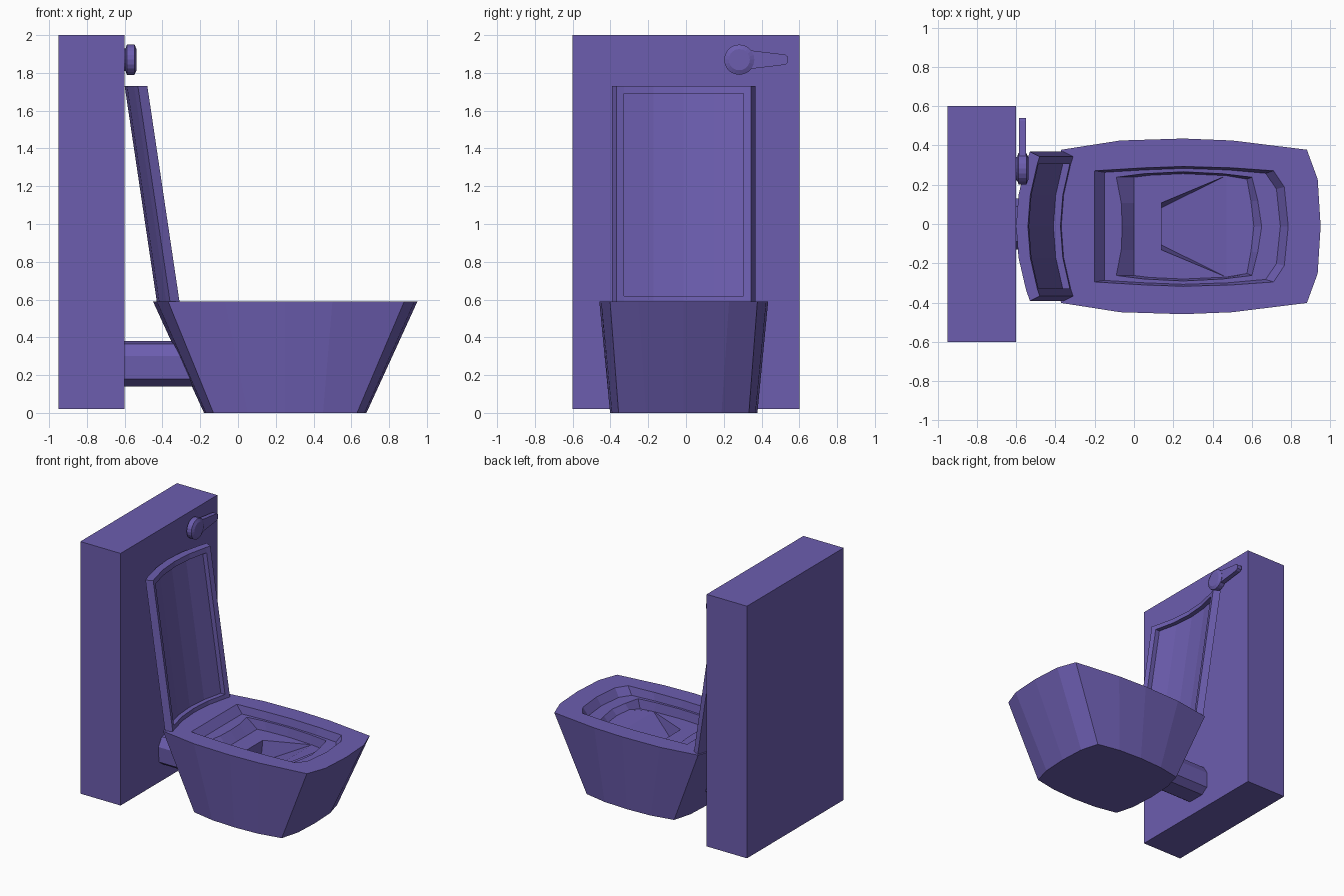
import bpy, bmesh, math

if "Cube" in bpy.data.objects:
    bpy.data.objects.remove(bpy.data.objects["Cube"])

purple = bpy.data.materials.new("purple_ceramic")
purple.diffuse_color = (0.15, 0.11, 0.43, 1)
purple.use_nodes = True
purple.node_tree.nodes["Principled BSDF"].inputs["Base Color"].default_value = purple.diffuse_color


def finish(bm, name):
    bmesh.ops.recalc_face_normals(bm, faces=bm.faces)
    me = bpy.data.meshes.new(name)
    bm.to_mesh(me)
    bm.free()
    me.materials.append(purple)
    ob = bpy.data.objects.new(name, me)
    bpy.context.collection.objects.link(ob)
    return ob


def skin(bm, rings):
    """Join successive closed rings of vertices with quads."""
    for a, b in zip(rings, rings[1:]):
        n = len(a)
        for i in range(n):
            j = (i + 1) % n
            bm.faces.new((a[i], a[j], b[j], b[i]))


def loft(name, rings):
    """Capped tube through rings of points."""
    bm = bmesh.new()
    vs = [[bm.verts.new(p) for p in r] for r in rings]
    skin(bm, vs)
    bm.faces.new(vs[0])
    bm.faces.new(vs[-1])
    return finish(bm, name)


# Wall block
loft("wall_block", [[(x, y, z) for y, z in
                     ((-.6, .02), (.6, .02), (.6, 2), (-.6, 2))] for x in (-.95, -.6)])

# Bowl: half outlines from front to back, mirrored across the middle
CY = -0.012
levels = [
    (0, [(.68, 0), (.67, .2), (.63, .345), (.45, .38), (.25, .39), (.05, .38),
         (-.13, .345), (-.17, .2), (-.18, 0)]),
    (.59, [(.95, 0), (.935, .24), (.88, .39), (.5, .437), (.25, .447), (-.07, .437),
           (-.37, .39), (-.43, .22), (-.45, 0)]),
    (.59, [(.785, 0), (.765, .2), (.71, .283), (.5, .298), (.25, .305), (.05, .298),
           (-.2, .283), (-.2, .15), (-.2, 0)]),
    (.53, [(.745, 0), (.725, .19), (.67, .27), (.48, .287), (.25, .295), (.05, .287),
           (-.15, .275), (-.15, .15), (-.15, 0)]),
    (.53, [(.65, 0), (.63, .13), (.6, .25), (.45, .268), (.25, .278), (.05, .268),
           (-.09, .25), (-.065, .12), (-.06, 0)]),
    (.46, [(.61, 0), (.595, .13), (.575, .24), (.47, .258), (.25, .268), (.08, .26),
           (0, .25), (0, .12), (0, 0)]),
]
bm = bmesh.new()
rings = []
for z, half in levels:
    pts = half + [(x, -y) for x, y in half[-2:0:-1]]
    rings.append([bm.verts.new((x, y + CY, z)) for x, y in pts])
skin(bm, rings)
bm.faces.new(rings[0])

# Bowl floor with a tapering trough
s = rings[-1]
hi, hi2 = [bm.verts.new((.14, y + CY, .46)) for y in (.12, -.12)]
lo, lo2 = [bm.verts.new((.14, y + CY, .30)) for y in (.095, -.095)]
for i in (15, 0, 1):
    s[i].co.z += .03
for f in ([s[i] for i in (3, 2, 1, 0, 15, 14, 13)], [s[3], s[13], lo2, lo],
          [s[3], lo, hi], [s[13], lo2, hi2], [hi, lo, lo2, hi2],
          [hi] + s[3:7], [hi2] + s[10:14], [hi] + s[6:11] + [hi2]):
    bm.faces.new(f)
finish(bm, "bowl")

# Open lid: curved slab leaning back, with a recessed inner panel
cols = [(-.355, -.365), (-.317, -.32), (-.16, -.16), (0, 0), (.16, .16), (.317, .32), (.355, .38)]
cols[0] = (-.355, -.38)
rows = (.59, .62, 1.69, 1.73)
bm = bmesh.new()
front, back = [], []
for z in rows:
    lean = -.17 * (z - .59) / 1.14
    front.append([bm.verts.new((-.37 + .06 * (a / .355) ** 2 + lean, a + CY, z)) for a, b in cols])
    back.append([bm.verts.new((-.43 + .07 * (b / .38) ** 2 + lean, b + CY, z)) for a, b in cols])
panel = []
for r in range(3):
    for c in range(6):
        for side in (front, back):
            f = bm.faces.new((side[r][c], side[r][c + 1], side[r + 1][c + 1], side[r + 1][c]))
            if side is front and r == 1 and 0 < c < 5:
                panel.append(f)
    for c in (0, 6):
        bm.faces.new((front[r][c], front[r + 1][c], back[r + 1][c], back[r][c]))
for r in (0, 3):
    for c in range(6):
        bm.faces.new((front[r][c], front[r][c + 1], back[r][c + 1], back[r][c]))
new = bmesh.ops.extrude_face_region(bm, geom=panel)
bmesh.ops.delete(bm, geom=[f for f in panel if f.is_valid], context='FACES_ONLY')
bmesh.ops.translate(bm, vec=(-.036, 0, 0),
                    verts=[v for v in new["geom"] if isinstance(v, bmesh.types.BMVert)])
finish(bm, "lid")

# Drain pipe
half = [(0, .38), (.09, .365), (.13, .3), (.125, .18), (.07, .14)]
pipe = half + [(-y, z) for y, z in half[:0:-1]]
loft("drain_pipe", [[(x, y, z) for y, z in pipe] for x in (-.62, -.2)])

# Flush knob and lever
loft("flush_knob", [[(x, .282 + r * math.cos(i * math.pi / 10), 1.87 + r * math.sin(i * math.pi / 10))
                     for i in range(20)]
                    for x, r in ((-.61, .06), (-.595, .06), (-.588, .08), (-.548, .08), (-.537, .056))])
lever = [(.3, 1.925), (.35, 1.918), (.525, 1.897), (.54, 1.885), (.54, 1.855),
         (.525, 1.843), (.35, 1.822), (.3, 1.815)]
loft("flush_lever", [[(x, y, z) for y, z in lever] for x in (-.586, -.55)])
